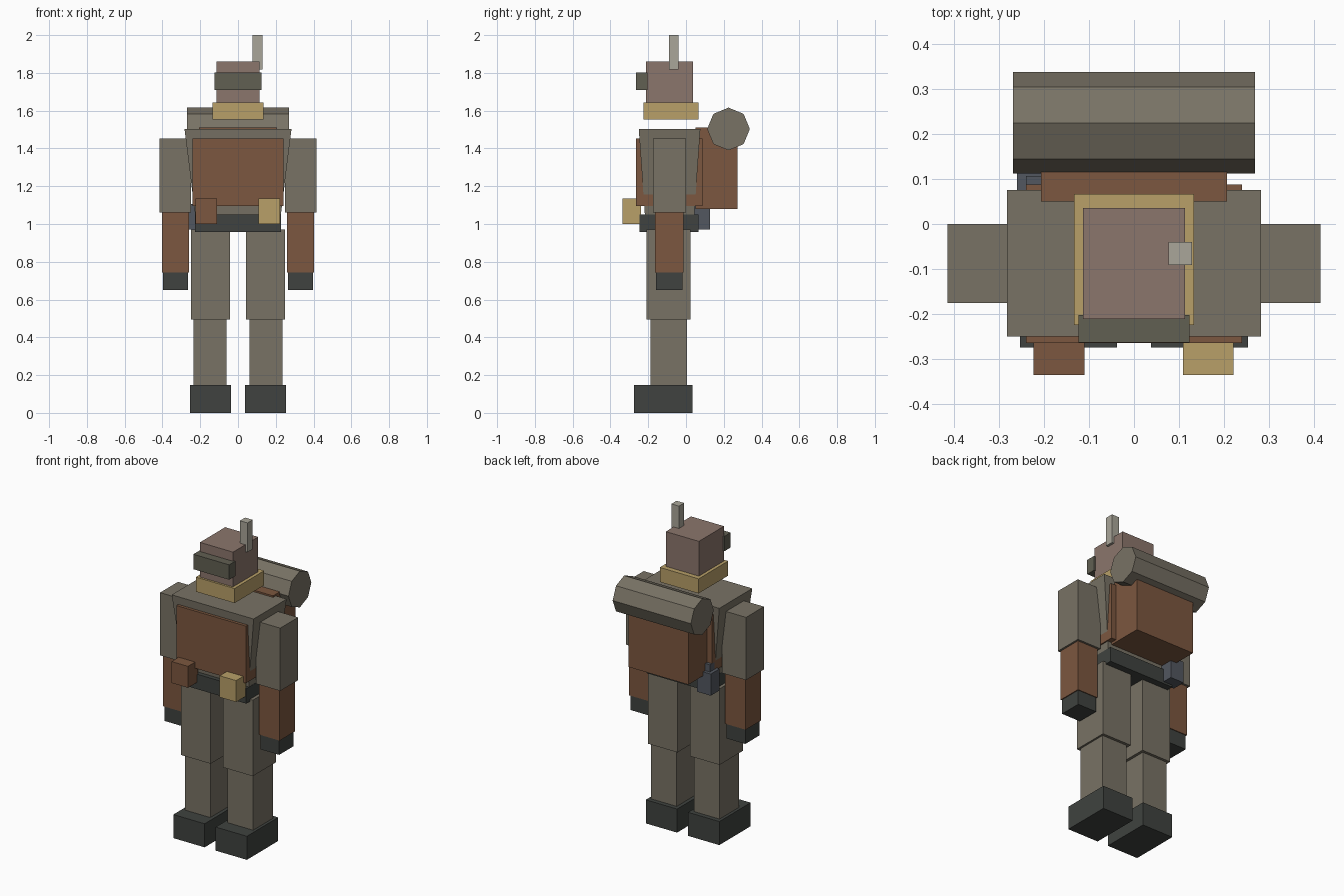
import bpy, bmesh
from math import radians
from mathutils import Matrix

if "Cube" in bpy.data.objects:
    bpy.data.objects.remove(bpy.data.objects["Cube"])


def mat(name, r, g, b):
    m = bpy.data.materials.new(name)
    m.diffuse_color = (r, g, b, 1)
    m.use_nodes = True
    m.node_tree.nodes["Principled BSDF"].inputs["Base Color"].default_value = m.diffuse_color
    return m


OLIVE = mat("olive_cloth", 0.19, 0.17, 0.13)
LEATHER = mat("leather", 0.20, 0.095, 0.05)
SAND = mat("sand_cloth", 0.48, 0.35, 0.14)
DARK = mat("dark_rubber", 0.05, 0.055, 0.05)
SKIN = mat("skin", 0.26, 0.18, 0.15)
GLASS = mat("goggle_frame", 0.12, 0.115, 0.085)
PALE = mat("pale_metal", 0.40, 0.38, 0.32)
STEEL = mat("blue_steel", 0.085, 0.095, 0.115)


def finish(name, bm, material):
    me = bpy.data.meshes.new(name)
    bm.to_mesh(me)
    bm.free()
    me.materials.append(material)
    ob = bpy.data.objects.new(name, me)
    bpy.context.collection.objects.link(ob)
    return ob


def box(name, material, x, y, z, taper=1.0):
    """Box from (min, max) ranges; taper scales the bottom face."""
    bm = bmesh.new()
    bmesh.ops.create_cube(bm, size=1)
    for v in bm.verts:
        k = taper if v.co.z < 0 else 1.0
        v.co.x = sum(x) / 2 + v.co.x * (x[1] - x[0]) * k
        v.co.y = sum(y) / 2 + v.co.y * (y[1] - y[0]) * k
        v.co.z = sum(z) / 2 + v.co.z * (z[1] - z[0])
    return finish(name, bm, material)


def centred(name, material, half, y, z, taper=1.0):
    return box(name, material, (-half, half), y, z, taper)


# Limbs, mirrored left and right
limbs = [
    ("boot", DARK, (0.038, 0.254), (-0.275, 0.034), (0.0, 0.147)),
    ("lower_leg", OLIVE, (0.06, 0.236), (-0.188, 0.006), (0.14, 0.495)),
    ("upper_leg", OLIVE, (0.043, 0.248), (-0.208, 0.023), (0.495, 0.97)),
    ("upper_arm", OLIVE, (0.248, 0.415), (-0.176, 0.0), (1.06, 1.452)),
    ("forearm", LEATHER, (0.26, 0.403), (-0.165, -0.013), (0.742, 1.06)),
    ("hand", DARK, (0.266, 0.397), (-0.16, -0.018), (0.65, 0.742)),
]
for name, m, (x0, x1), y, z in limbs:
    box("right_" + name, m, (x0, x1), y, z)
    box("left_" + name, m, (-x1, -x0), y, z)

# Body, tapering down to the belt
centred("torso", OLIVE, 0.283, (-0.25, 0.076), (1.0, 1.502), taper=0.78)
centred("vest", LEATHER, 0.24, (-0.265, 0.088), (1.095, 1.452))
centred("belt", DARK, 0.228, (-0.245, 0.065), (0.957, 1.05))

# Head gear
centred("scarf", SAND, 0.134, (-0.225, 0.067), (1.552, 1.643))
centred("head", SKIN, 0.114, (-0.212, 0.036), (1.62, 1.86))
centred("goggles", GLASS, 0.124, (-0.264, -0.203), (1.71, 1.803))
box("antenna", PALE, (0.077, 0.129), (-0.091, -0.04), (1.817, 2.0))

# Belt pouches and canteen
box("leather_pouch", LEATHER, (-0.224, -0.11), (-0.336, -0.237), (1.0, 1.134))
box("sand_pouch", SAND, (0.109, 0.222), (-0.336, -0.237), (1.0, 1.134))
box("canteen", STEEL, (-0.26, -0.165), (0.04, 0.127), (0.97, 1.105))
box("canteen_cap", STEEL, (-0.24, -0.185), (0.06, 0.107), (1.10, 1.15))

# Backpack and octagonal bedroll
centred("backpack", LEATHER, 0.207, (0.05, 0.272), (1.08, 1.512))
bm = bmesh.new()
bmesh.ops.create_cone(bm, cap_ends=True, segments=8, radius1=0.113,
                      radius2=0.113, depth=0.54,
                      matrix=Matrix.Translation((0, 0.225, 1.503))
                      @ Matrix.Rotation(radians(90), 4, 'Y'))
finish("bedroll", bm, OLIVE)
